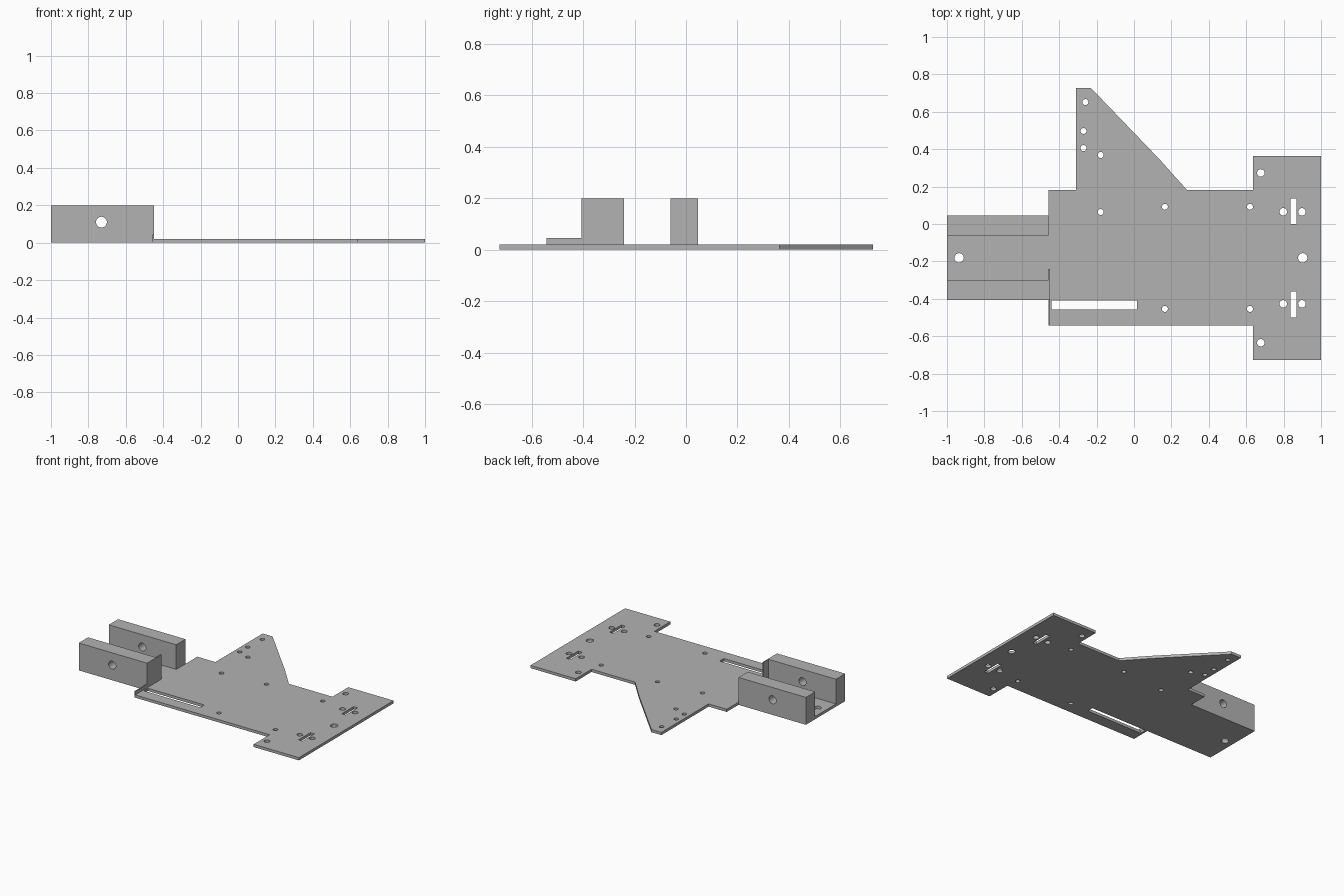
import bpy, bmesh, math
from mathutils import Matrix

cube = bpy.data.objects.get("Cube")
if cube:
    bpy.data.objects.remove(cube, do_unlink=True)

grey = bpy.data.materials.new("light_grey")
grey.use_nodes = True
grey.diffuse_color = (0.45, 0.45, 0.45, 1)
grey.node_tree.nodes["Principled BSDF"].inputs["Base Color"].default_value = (0.45, 0.45, 0.45, 1)


def circle(x, y, r, n=24):
    return [(x + r * math.cos(2 * math.pi * i / n), y + r * math.sin(2 * math.pi * i / n))
            for i in range(n)]


def rect(x0, x1, y0, y1):
    return [(x0, y0), (x1, y0), (x1, y1), (x0, y1)]


def cut_sheet(name, loops, thickness, matrix):
    """Extruded flat profile; the first loop is the outline, the rest are openings."""
    curve = bpy.data.curves.new(name + "_profile", "CURVE")
    curve.dimensions = "2D"
    curve.fill_mode = "BOTH"
    curve.extrude = thickness / 2
    for loop in loops:
        spline = curve.splines.new("POLY")
        spline.points.add(len(loop) - 1)
        for point, (x, y) in zip(spline.points, loop):
            point.co = (x, y, 0, 1)
        spline.use_cyclic_u = True
    helper = bpy.data.objects.new(name + "_profile", curve)
    bpy.context.collection.objects.link(helper)
    graph = bpy.context.evaluated_depsgraph_get()
    mesh = bpy.data.meshes.new_from_object(helper.evaluated_get(graph))
    bpy.data.objects.remove(helper, do_unlink=True)

    # Weld the caps to the sides and tidy the flat faces
    bm = bmesh.new()
    bm.from_mesh(mesh)
    bmesh.ops.remove_doubles(bm, verts=bm.verts, dist=0.0001)
    bmesh.ops.recalc_face_normals(bm, faces=bm.faces)
    for face in bm.faces:
        face.smooth = False
    bm.transform(matrix)
    bm.to_mesh(mesh)
    bm.free()
    mesh.name = name
    mesh.materials.clear()
    mesh.materials.append(grey)
    obj = bpy.data.objects.new(name, mesh)
    bpy.context.collection.objects.link(obj)
    return obj


T = 0.02                      # sheet thickness
NECK = -0.456                 # where the narrow arm meets the wide plate
FRONT, BACK = -0.407, 0.046   # sides of the narrow arm
upright = Matrix.Rotation(math.pi / 2, 4, "X")

# Base plate outline
outline = [(-1, FRONT), (NECK, FRONT), (NECK, -0.543), (0.635, -0.543),
           (0.635, -0.726), (1, -0.726), (1, 0.364), (0.635, 0.364),
           (0.635, 0.182), (0.283, 0.182), (0.14, 0.342), (-0.23, 0.727),
           (-0.31, 0.727), (-0.31, 0.182), (NECK, 0.182), (NECK, BACK), (-1, BACK)]

# Openings: long slot, fin holes, then pairs mirrored about the plate's centre line
openings = [rect(-0.44, 0.015, -0.457, -0.409)]
for x, y in [(-0.26, 0.652), (-0.27, 0.497), (-0.27, 0.406), (-0.178, 0.369), (-0.178, 0.064)]:
    openings.append(circle(x, y, 0.016))
for x in (-0.935, 0.902):
    openings.append(circle(x, -0.181, 0.025))
for side in (-1, 1):
    mid = -0.181
    for x, dy, r in [(0.165, 0.273, 0.016), (0.62, 0.273, 0.016), (0.678, 0.454, 0.02),
                     (0.798, 0.246, 0.02), (0.898, 0.246, 0.02)]:
        openings.append(circle(x, mid + side * dy, r))
    a, b = sorted((mid + side * 0.18, mid + side * 0.318))
    openings.append(rect(0.838, 0.87, a, b))

cut_sheet("base_plate", [outline] + openings, T, Matrix.Translation((0, 0, T / 2)))

# Two drilled rails on the narrow arm
width = 0.107
for name, y in [("front_rail", FRONT + width / 2), ("back_rail", BACK - width / 2)]:
    cut_sheet(name, [rect(-1, NECK, T, 0.2), circle(-0.73, 0.11, 0.029)], width,
              Matrix.Translation((0, y, 0)) @ upright)

# Thin stepped wall across the end of the front rail
wall = [(-0.543, 0), (-0.241, 0), (-0.241, 0.2), (FRONT, 0.2), (FRONT, 0.045), (-0.543, 0.045)]
cut_sheet("end_wall", [wall], 0.007,
          Matrix.Translation((NECK + 0.0035, 0, 0)) @ Matrix.Rotation(math.pi / 2, 4, "Z") @ upright)
